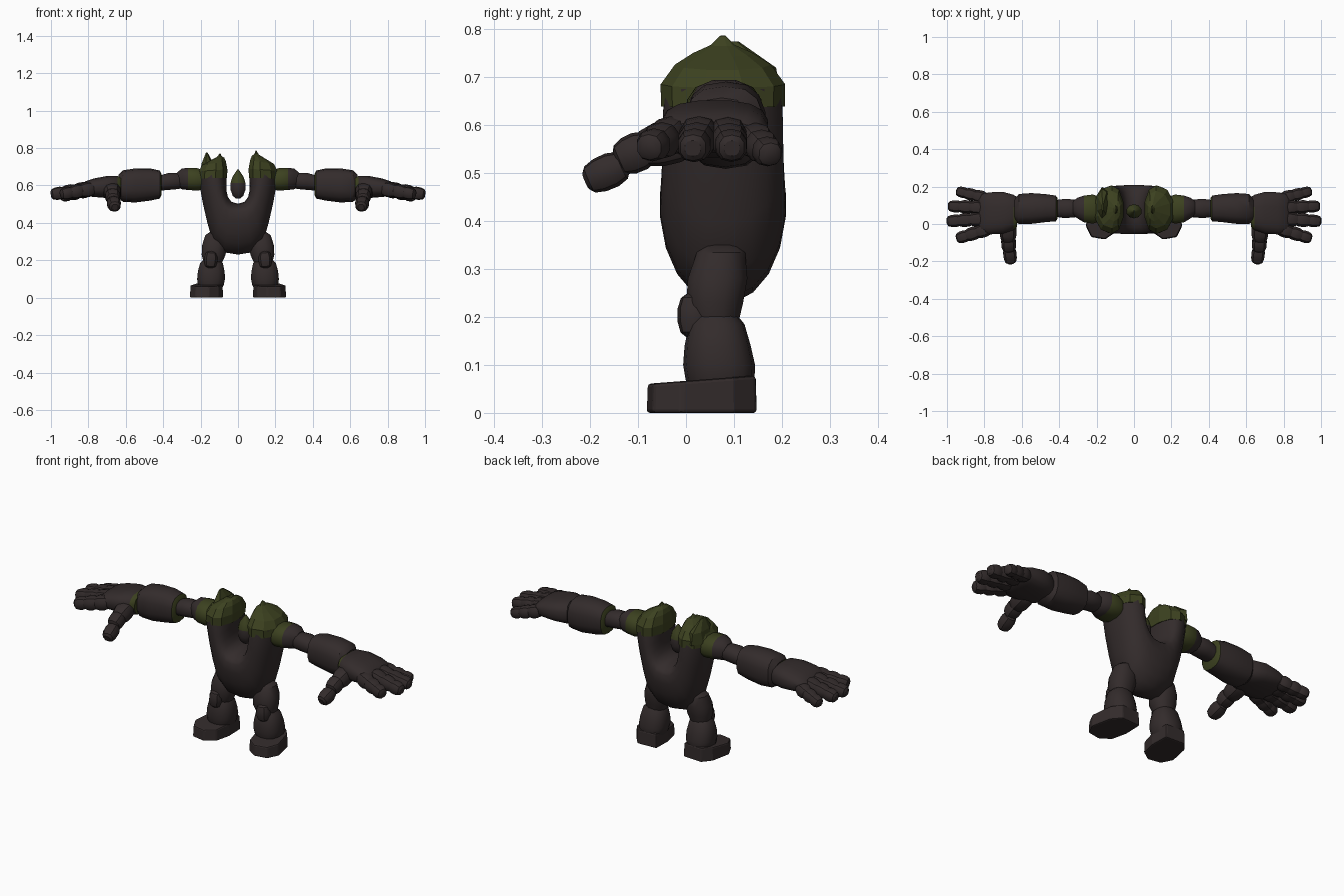
import bpy, bmesh, math
from mathutils import Vector as V

if "Cube" in bpy.data.objects:
    bpy.data.objects.remove(bpy.data.objects["Cube"])


def material(name, col):
    m = bpy.data.materials.new(name)
    m.diffuse_color = (*col, 1)
    m.use_nodes = True
    m.node_tree.nodes["Principled BSDF"].inputs["Base Color"].default_value = m.diffuse_color
    return m


ROCK = material("dark rock", (0.033, 0.0245, 0.0245))
MOSS = material("moss green", (0.045, 0.053, 0.014))


def loft(name, rings, sides=12, n=2.0, mossy=None, sx=1, angle=35):
    """Skin rings (centre, a_plus, a_minus, b); mossy(face centre) picks the green faces."""
    bm = bmesh.new()
    loops = []
    for c, a, a2, b in rings:
        loop = []
        for i in range(sides):
            t = 2 * math.pi * (i + 0.5) / sides
            cu, su = math.cos(t), math.sin(t)
            u = abs(cu) ** (2 / n)
            v = math.copysign(abs(su) ** (2 / n), su)
            p = V(c) + V(a if cu > 0 else a2) * u + V(b) * v
            loop.append(bm.verts.new((p.x * sx, p.y, p.z)))
        loops.append(loop)
    for l0, l1 in zip(loops, loops[1:]):
        for i in range(sides):
            j = (i + 1) % sides
            bm.faces.new((l0[i], l0[j], l1[j], l1[i]))
    bm.faces.new(loops[0])
    bm.faces.new(loops[-1])
    bmesh.ops.recalc_face_normals(bm, faces=bm.faces)
    for f in bm.faces:
        c = f.calc_center_median()
        f.material_index = int(bool(mossy and mossy(c)))
    me = bpy.data.meshes.new(name)
    bm.to_mesh(me)
    bm.free()
    me.materials.append(ROCK)
    me.materials.append(MOSS)
    ob = bpy.data.objects.new(name, me)
    bpy.context.collection.objects.link(ob)
    if angle:
        bpy.ops.object.select_all(action='DESELECT')
        ob.select_set(True)
        bpy.context.view_layer.objects.active = ob
        bpy.ops.object.shade_smooth_by_angle(angle=math.radians(angle))
    return ob


def ring(c, a, b):
    return (c, a, -V(a), b)


def x_rings(rows):  # rows: x, centre y, centre z, radius y, radius z
    return [ring((x, y, z), (0, ry, 0), (0, 0, rz)) for x, y, z, ry, rz in rows]


def z_rings(rows):  # rows: z, centre x, centre y, radius x, radius y
    return [ring((x, y, z), (rx, 0, 0), (0, ry, 0)) for z, x, y, rx, ry in rows]


def u_rings(rows, yc):  # rows: inner x, inner z, outer x, outer z, split, half depth
    out = []
    for xi, zi, xo, zo, f, d in rows:
        i, o = V((xi, yc, zi)), V((xo, yc, zo))
        c = i.lerp(o, f)
        out.append((c, o - c, i - c, (0, d, 0)))
    return out


def stone(name, p0, p1, r, sx, squash=1.0, n=2.4, sides=10):
    """Rounded pebble between two points."""
    p0, p1 = V(p0), V(p1)
    d = (p1 - p0).normalized()
    side = d.cross(V((0, 0, 1)) if abs(d.z) < 0.8 else V((0, 1, 0))).normalized()
    up = side.cross(d)
    prof = [(0, .5), (.1, .82), (.35, 1), (.65, .98), (.9, .8), (1, .48)]
    return loft(name, [ring(p0.lerp(p1, t), side * r * s, up * r * s * squash)
                       for t, s in prof], sides, n, sx=sx)


# U-shaped torso, swept from one horn down and up to the other
half = [(0, .503, 0, .228, .2, .133), (.035, .513, .075, .240, .22, .132),
        (.054, .54, .135, .297, .24, .130), (.062, .575, .165, .40, .32, .128),
        (.062, .61, .190, .51, .38, .127), (.06, .645, .208, .61, .42, .126),
        (.06, .68, .212, .675, .45, .120)]
left = [(-a, b, -c, d, e, f) for a, b, c, d, e, f in half[:0:-1]]
loft("torso", u_rings(left + half, .077), 20, 2.1, angle=50)

# Faceted moss caps on the horns
cap = [(.055, .640, .217, .638, .4, .129), (.054, .69, .216, .678, .4, .130),
       (.062, .735, .195, .715, .42, .100), (.072, .758, .150, .742, .45, .062),
       (.088, .770, .112, .765, .5, .025), (.094, .787, .099, .786, .5, .006)]
loft("right_moss", u_rings(cap, .077), 10, 2.1, lambda c: True, 1, 0)
cap_l = [(a, b - .003 * k, c, d - .003 * k, e, f)
         for k, (a, b, c, d, e, f) in enumerate(cap)]
loft("left_moss", u_rings(cap_l, .077), 10, 2.1, lambda c: True, -1, 0)
loft("left_moss_spike", z_rings([(.66, .16, .10, .05, .10), (.72, .165, .11, .032, .08),
                                 (.775, .167, .09, .005, .02)]),
     7, 2, lambda c: True, -1, 0)

# Floating pointed head
loft("head", z_rings([(.53, 0, .068, .012, .012), (.545, 0, .068, .030, .028),
                      (.575, 0, .068, .041, .038), (.612, 0, .068, .042, .038),
                      (.645, 0, .068, .032, .029), (.685, 0, .068, .004, .004)]),
     10, 2, lambda c: c.z > .61)

for sx, tag in ((1, "right"), (-1, "left")):
    # Arm stones
    loft(tag + "_shoulder", x_rings([(.19, .08, .63, .07, .055), (.22, .08, .633, .08, .062),
                                     (.266, .08, .635, .074, .061), (.30, .085, .635, .058, .057),
                                     (.325, .085, .633, .040, .038)]),
         12, 2.4, lambda c: abs(c.x) < .265, sx)
    loft(tag + "_elbow", x_rings([(.29, .083, .625, .035, .030), (.315, .083, .624, .049, .044),
                                  (.37, .083, .622, .053, .047), (.43, .083, .61, .045, .04)]),
         12, 2.3, None, sx)
    loft(tag + "_forearm", x_rings([(.408, .083, .605, .055, .055), (.418, .083, .605, .070, .075),
                                    (.47, .085, .605, .076, .086), (.55, .083, .600, .084, .091),
                                    (.615, .080, .597, .082, .084), (.640, .075, .595, .060, .062)]),
         14, 2.6, lambda c: abs(c.x) < .42, sx)
    # Hand
    loft(tag + "_palm", x_rings([(.625, .065, .590, .080, .054), (.645, .062, .592, .096, .060),
                                 (.70, .060, .592, .113, .060), (.77, .057, .588, .114, .050),
                                 (.815, .055, .583, .108, .040), (.83, .055, .581, .092, .026)]),
         16, 2.8, lambda c: abs(c.x) < .645 and c.y < .10 and c.z > .575, sx)
    fingers = [((.79, .137, .576), (.948, .177, .538), .036),
               ((.79, .086, .582), (.993, .096, .552), .040),
               ((.79, .030, .583), (1.0, .014, .552), .041),
               ((.77, -.022, .584), (.948, -.079, .553), .040)]
    for k, (a, b, r) in enumerate(fingers):
        a, b = V(a), V(b)
        for s, (t0, t1, q) in enumerate(((0, .44, 1), (.32, .74, .94), (.62, 1, .84))):
            stone(f"{tag}_finger_{k + 1}_{s + 1}", a.lerp(b, t0), a.lerp(b, t1), r * q, sx)
    stone(tag + "_thumb_base", (.675, .02, .580), (.672, -.10, .548), .047, sx)
    stone(tag + "_thumb_middle", (.672, -.07, .558), (.668, -.145, .525), .041, sx)
    stone(tag + "_thumb_tip", (.668, -.125, .520), (.658, -.209, .483), .037, sx)
    # Leg stones
    loft(tag + "_thigh", z_rings([(.35, .115, .075, .038, .038), (.335, .120, .073, .056, .052),
                                  (.28, .127, .066, .067, .064), (.23, .130, .060, .066, .061),
                                  (.185, .135, .062, .050, .048)]), 12, 2.3, None, sx)
    stone(tag + "_knee", (.142, .02, .248), (.148, .018, .158), .037, sx)
    loft(tag + "_shin", z_rings([(.205, .140, .062, .044, .044), (.185, .142, .064, .062, .058),
                                 (.14, .143, .066, .073, .069), (.10, .144, .069, .076, .075),
                                 (.07, .145, .071, .071, .072), (.05, .146, .071, .062, .066)]),
         14, 2.4, None, sx)
    # Foot block, sloping down to the toes
    outline = [(.083, .142), (.195, .148), (.235, .10), (.258, -.01), (.228, -.070),
               (.155, -.083), (.100, -.045), (.080, .04)]
    bm = bmesh.new()
    lo = [bm.verts.new((x * sx, y, 0)) for x, y in outline]
    hi = [bm.verts.new(((.165 + (x - .165) * .97) * sx, .03 + (y - .03) * .98, .067 + y * .075))
          for x, y in outline]
    bm.faces.new(lo)
    bm.faces.new(hi)
    for i in range(8):
        j = (i + 1) % 8
        bm.faces.new((lo[i], lo[j], hi[j], hi[i]))
    bmesh.ops.recalc_face_normals(bm, faces=bm.faces)
    me = bpy.data.meshes.new(tag + "_foot")
    bm.to_mesh(me)
    bm.free()
    me.materials.append(ROCK)
    foot = bpy.data.objects.new(tag + "_foot", me)
    bpy.context.collection.objects.link(foot)
    bev = foot.modifiers.new("soft edges", 'BEVEL')
    bev.width, bev.segments = .007, 2
